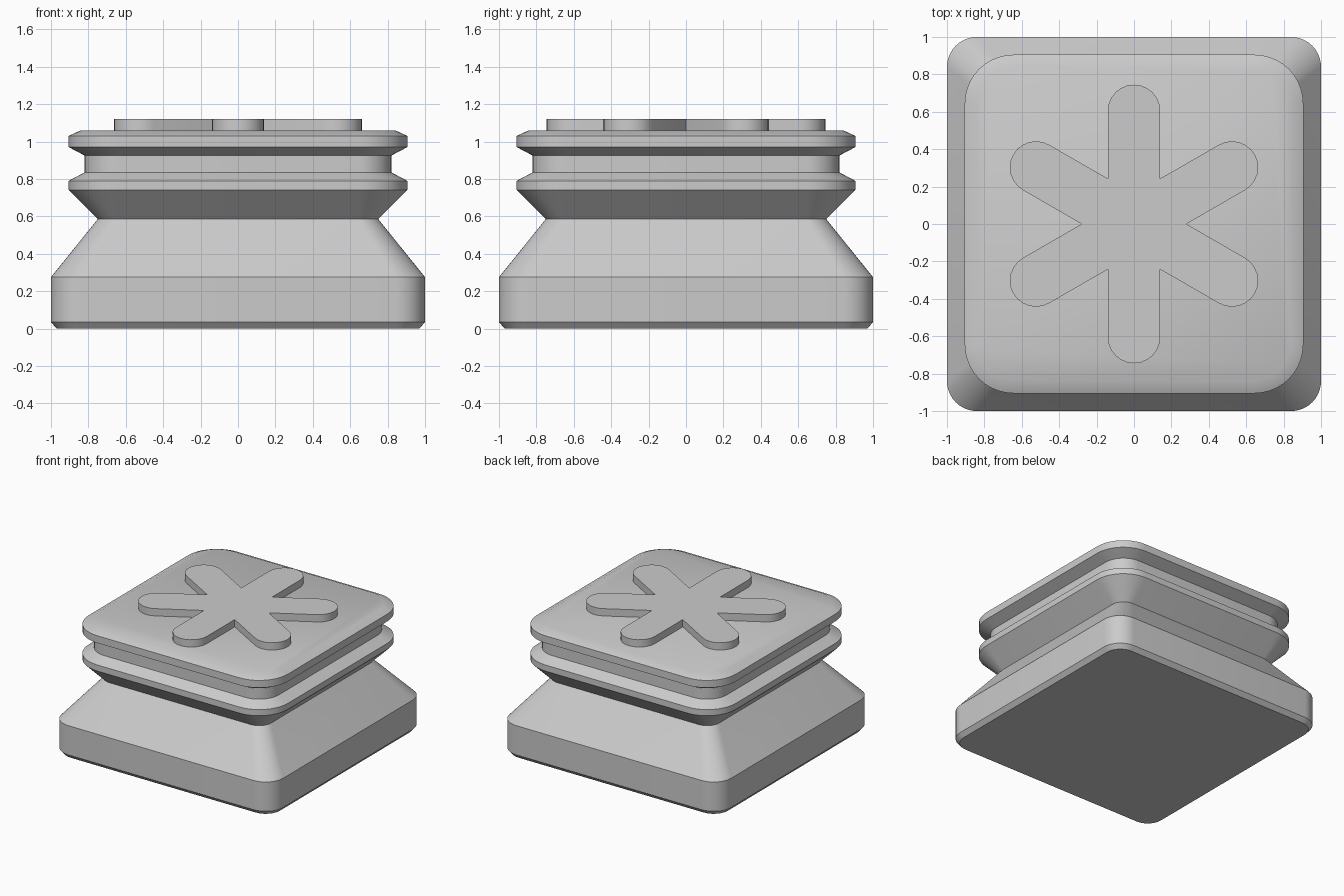
import bpy, bmesh
from math import cos, sin, pi, tan, radians
from mathutils import Vector, Matrix

if "Cube" in bpy.data.objects:
    bpy.data.objects.remove(bpy.data.objects["Cube"], do_unlink=True)

# One plain grey for everything
GREY = (0.6, 0.6, 0.6, 1)
grey = bpy.data.materials.new("plain grey")
grey.use_nodes = True
grey.diffuse_color = GREY
grey.node_tree.nodes["Principled BSDF"].inputs["Base Color"].default_value = GREY


def rounded_square(half, radius, z, steps=10):
    """Counter-clockwise outline of a square with round corners."""
    points = []
    for corner in range(4):
        turn = Matrix.Rotation(corner * pi / 2, 3, 'Z')
        for i in range(steps + 1):
            a = pi / 2 * i / steps
            c = half - radius
            points.append(turn @ Vector((c + radius * cos(a), c + radius * sin(a), z)))
    return points


def asterisk(length, half_width, z, arms=6, steps=12):
    """Counter-clockwise outline of round-ended arms with sharp notches."""
    points = []
    centre = length - half_width
    for arm in range(arms):
        turn = Matrix.Rotation(pi / 6 + arm * 2 * pi / arms, 3, 'Z')
        for i in range(steps + 1):
            a = -pi / 2 + pi * i / steps
            points.append(turn @ Vector((centre + half_width * cos(a), half_width * sin(a), z)))
        points.append(turn @ Vector((half_width / tan(pi / arms), half_width, z)))
    return points


def loft(name, rings):
    """Bridge stacked outlines and cap both ends."""
    bm = bmesh.new()
    loops = [[bm.verts.new(p) for p in ring] for ring in rings]
    n = len(loops[0])
    for low, high in zip(loops, loops[1:]):
        for i in range(n):
            j = (i + 1) % n
            bm.faces.new((low[i], low[j], high[j], high[i]))
    bm.faces.new(loops[0][::-1])
    bm.faces.new(loops[-1])
    mesh = bpy.data.meshes.new(name)
    bm.to_mesh(mesh)
    bm.free()
    mesh.materials.append(grey)
    obj = bpy.data.objects.new(name, mesh)
    bpy.context.collection.objects.link(obj)
    bpy.ops.object.select_all(action='DESELECT')
    obj.select_set(True)
    bpy.context.view_layer.objects.active = obj
    bpy.ops.object.shade_smooth_by_angle(angle=radians(30))
    return obj


# Body: foot, waist, lower rim, neck and upper rim (height, half width, corner radius)
profile = [
    (0, 0.97, 0.13), (0.035, 1, 0.16), (0.275, 1, 0.16),
    (0.585, 0.75, 0.11), (0.74, 0.905, 0.26), (0.79, 0.905, 0.26),
    (0.835, 0.82, 0.18), (0.925, 0.82, 0.18),
    (0.97, 0.905, 0.26), (1.03, 0.905, 0.26), (1.06, 0.84, 0.2),
]
loft("stamp_body", [rounded_square(h, r, z) for z, h, r in profile])

# Raised six-armed emblem on the top
loft("raised_asterisk", [asterisk(0.745, 0.14, z) for z in (1.05, 1.12)])
